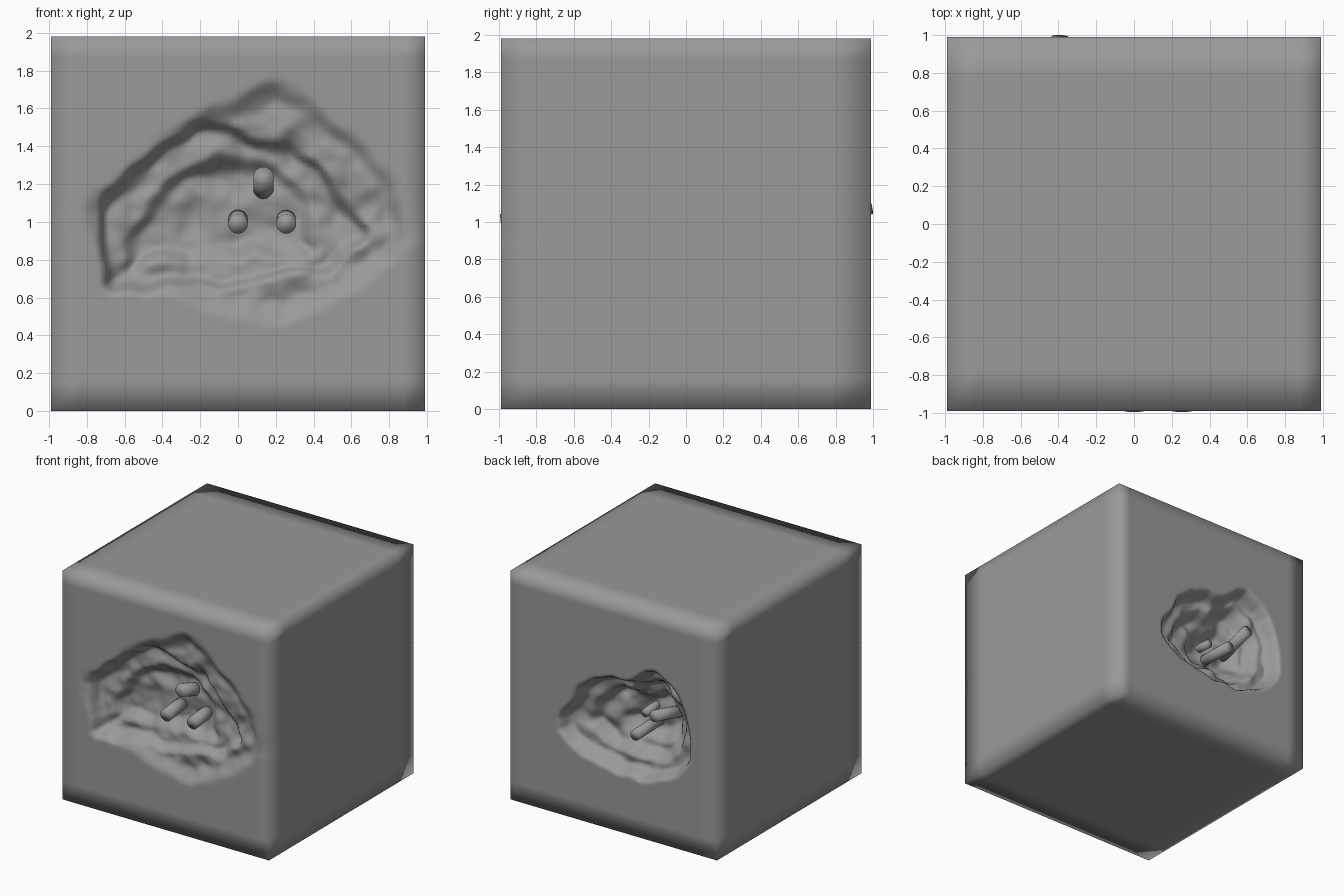
import bpy, bmesh, math
from mathutils import Vector, noise

if "Cube" in bpy.data.objects:
    bpy.data.objects.remove(bpy.data.objects["Cube"])

H = 0.99      # half size of the block
CZ = 0.99     # centre height
N = 90
dense = [-H] + [-0.83 + 1.71 * i / N for i in range(N + 1)] + [H]
sparse = [-H, -0.78, 0.78, H]

grey = bpy.data.materials.new("concrete_grey")
grey.diffuse_color = (.32, .32, .32, 1)
grey.use_nodes = True
grey.node_tree.nodes["Principled BSDF"].inputs["Base Color"].default_value = grey.diffuse_color

# Crater terraces, front (x, z)
rim_f = [(-.84, 1.1), (-.68, 1.2), (-.5, 1.4), (-.2, 1.6), (0, 1.66), (.2, 1.77), (.35, 1.71),
         (.6, 1.5), (.85, 1.25), (.91, 1.05), (.9, .85), (.72, .66), (.45, .52), (.2, .44),
         (-.1, .48), (-.3, .58), (-.5, .62), (-.72, .61), (-.74, .78), (-.82, .95)]
mid_f = [(-.8, 1.07), (-.6, 1.26), (-.4, 1.44), (-.2, 1.53), (0, 1.53), (.15, 1.41), (.3, 1.45),
         (.43, 1.32), (.58, 1.1), (.72, .92), (.5, .78), (.4, .71), (.2, .68), (-.05, .65),
         (-.3, .67), (-.42, .64), (-.71, .62), (-.73, .82)]
in_f = [(-.62, .7), (-.58, .95), (-.45, 1.17), (-.3, 1.32), (-.08, 1.36), (.2, 1.33),
        (.35, 1.2), (.42, 1.0), (.45, .8), (.2, .78), (-.1, .8), (-.4, .76)]
# Crater terraces, back (x, z)
rim_b = [(.57, .76), (.38, 1.12), (.15, 1.3), (-.1, 1.33), (-.33, 1.5), (-.62, 1.39), (-.74, 1.1),
         (-.74, .75), (-.58, .58), (-.33, .48), (.05, .5), (.38, .58)]


def soften(poly):
    """Cut the corners of an outline."""
    out = []
    for i, (bx, bz) in enumerate(poly):
        ax, az = poly[i - 1]
        out += [(ax + (bx - ax) * t, az + (bz - az) * t) for t in (.2, .8)]
    return out


def shrink(poly, k, cx, cz):
    return [(cx + (x - cx) * k, cz + (z - cz) * k) for x, z in poly]


# (outline, depth, wall width)
front = [(soften(rim_f), .06, .13), (soften(mid_f), .08, .06), (soften(in_f), .07, .10)]
rim_b = soften(rim_b)
back = [(rim_b, .13, .07), (shrink(rim_b, .76, -.2, .95), .11, .09),
        (shrink(rim_b, .48, -.28, .95), .11, .11)]


def inside_distance(poly, x, z):
    """Distance to the outline, positive inside."""
    best, inside = 9.0, False
    for i in range(len(poly)):
        (ax, az), (bx, bz) = poly[i - 1], poly[i]
        dx, dz = bx - ax, bz - az
        t = max(0, min(1, ((x - ax) * dx + (z - az) * dz) / (dx * dx + dz * dz)))
        best = min(best, math.hypot(x - ax - t * dx, z - az - t * dz))
        if (az > z) != (bz > z) and x < ax + (z - az) / dz * dx:
            inside = not inside
    return best if inside else -best


def depth(levels, x, z, seed):
    edge = inside_distance(levels[0][0], x, z)
    if edge <= -.05:
        return 0.0
    total = 0.0
    for k, (poly, d, w) in enumerate(levels):
        wob = noise.noise(Vector((x * 6, z * 6, seed + k * 2.3))) * (.05 if k else .03)
        t = max(0, min(1, (inside_distance(poly, x, z) + wob) / w))
        total += d * t * t * (3 - 2 * t)
    rough = noise.noise(Vector((x * 5, z * 5, seed + 9.4)))
    rough += .4 * noise.noise(Vector((x * 11, z * 11, seed + 4.7)))
    return max(0, total + rough * .045 * max(0, min(1, edge / .15)))


def add_grid(bm, us, vs, place, flip):
    rows = [[bm.verts.new(place(u, v)) for u in us] for v in vs]
    for j in range(len(vs) - 1):
        for i in range(len(us) - 1):
            f = [rows[j][i], rows[j][i + 1], rows[j + 1][i + 1], rows[j + 1][i]]
            bm.faces.new(f[::-1] if flip else f)


# Concrete block with a broken crater in front and back
bm = bmesh.new()
add_grid(bm, dense, dense, lambda u, v: (u, -H + depth(front, u, v + CZ, 3.3), v + CZ), False)
add_grid(bm, dense, dense, lambda u, v: (u, H - depth(back, u, v + CZ, 17.6), v + CZ), True)
for s in (-1, 1):
    add_grid(bm, sparse, dense, lambda u, v: (s * H, u, v + CZ), s < 0)
    add_grid(bm, dense, sparse, lambda u, v: (u, v, CZ + s * H), s < 0)
bmesh.ops.remove_doubles(bm, verts=bm.verts, dist=1e-4)
for f in bm.faces:
    f.smooth = True
mesh = bpy.data.meshes.new("concrete_block")
bm.to_mesh(mesh)
bm.free()
mesh.materials.append(grey)
bpy.context.collection.objects.link(bpy.data.objects.new("concrete_block", mesh))


# Reinforcing bars sticking out of the craters, with softly shaded tips
def bar(name, tip, root, r):
    a, b = Vector(root), Vector(tip)
    bpy.ops.mesh.primitive_cylinder_add(vertices=24, radius=r, depth=(b - a).length, location=(a + b) / 2)
    ob = bpy.context.object
    ob.name = name
    ob.rotation_euler = (b - a).to_track_quat('Z', 'Y').to_euler()
    ob.data.materials.append(grey)
    bpy.ops.object.shade_smooth()


bar("front_bar_left", (0, -.99, .99), (0, -.7, 1.02), .052)
bar("front_bar_right", (.255, -.99, .99), (.255, -.7, 1.02), .052)
bar("front_bar_top", (.135, -.97, 1.24), (.135, -.68, 1.14), .054)
bar("back_bar_high", (-.39, .99, 1.09), (-.42, .55, .99), .048)
bar("back_bar_low", (-.2, .985, .87), (-.2, .55, .88), .045)
bar("back_bar_short", (-.15, .78, .97), (-.17, .55, 1.0), .035)
